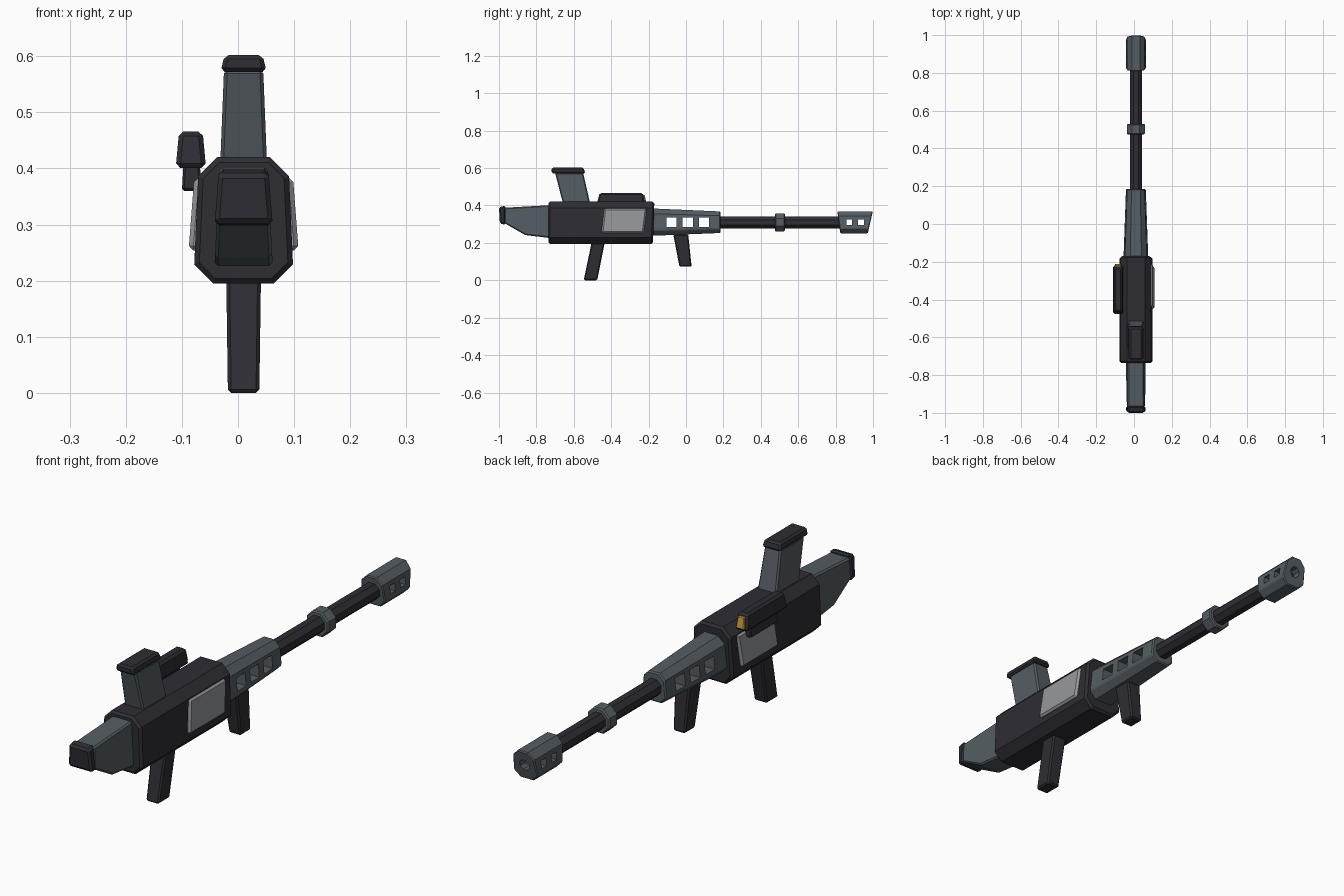
import bpy, bmesh, math

old = bpy.data.objects.get("Cube")
if old:
    bpy.data.objects.remove(old)

CX = 0.01   # centre line of the rifle
BORE = 0.31  # height of the barrel axis


def material(name, r, g, b):
    m = bpy.data.materials.new(name)
    m.use_nodes = True
    m.diffuse_color = (r, g, b, 1)
    m.node_tree.nodes["Principled BSDF"].inputs["Base Color"].default_value = (r, g, b, 1)
    return m


DARK = material("dark_metal", 0.026, 0.026, 0.034)
GREY = material("grey_metal", 0.09, 0.11, 0.125)
LIGHT = material("light_panel", 0.3, 0.31, 0.33)
GOLD = material("gold_lens", 0.55, 0.32, 0.05)


def loft(name, rings, mat, bevel=0.006):
    """Skin matching rings of points, cap both ends and bevel the edges."""
    bm = bmesh.new()
    loops = [[bm.verts.new(p) for p in ring] for ring in rings]
    n = len(loops[0])
    for a, b in zip(loops, loops[1:]):
        for i in range(n):
            bm.faces.new((a[i], a[(i + 1) % n], b[(i + 1) % n], b[i]))
    bm.faces.new(loops[0])
    bm.faces.new(loops[-1])
    bmesh.ops.recalc_face_normals(bm, faces=bm.faces)
    mesh = bpy.data.meshes.new(name)
    bm.to_mesh(mesh)
    bm.free()
    ob = bpy.data.objects.new(name, mesh)
    bpy.context.collection.objects.link(ob)
    mesh.materials.append(mat)
    if bevel:
        mod = ob.modifiers.new("edge_bevel", "BEVEL")
        mod.width = bevel
        mod.segments = 1
        mod.limit_method = "ANGLE"
        mod.angle_limit = math.radians(50)
    return ob


def slab(name, profile, lo, hi, mat, bevel=0.006):
    """Side profile of (y, z) points between x limits given at bottom and top."""
    zs = [z for _, z in profile]
    z0, dz = min(zs), max(zs) - min(zs)
    ring = lambda x: [(x[0] + (x[1] - x[0]) * (z - z0) / dz, y, z) for y, z in profile]
    return loft(name, [ring(lo), ring(hi)], mat, bevel)


def centred(name, profile, w_bottom, w_top, mat, bevel=0.006):
    return slab(name, profile, (CX - w_bottom, CX - w_top), (CX + w_bottom, CX + w_top), mat, bevel)


def octagon(y, wb, wt, z0, z1, c, lean=0.0):
    """Chamfered box section; lean pushes the top forward along y."""
    half = [(wb - c, z0), (wb, z0 + c), (wt, z1 - c), (wt - c, z1)]
    pts = half + [(-x, z) for x, z in reversed(half)]
    return [(CX + x, y + lean * (z - z0) / (z1 - z0), z) for x, z in pts]


def tube(name, y0, y1, r, mat, bevel=0.0):
    ring = lambda y: [(CX + r * math.cos(math.pi * (k + 0.5) / 4) / 0.924, y,
                       BORE + r * math.sin(math.pi * (k + 0.5) / 4) / 0.924) for k in range(8)]
    return loft(name, [ring(y0), ring(y1)], mat, bevel)


def cut(target, cutter):
    cutter.hide_render = True
    cutter.display_type = "WIRE"
    cutter.hide_set(True)
    mod = target.modifiers.new("cut_" + cutter.name, "BOOLEAN")
    mod.operation = "DIFFERENCE"
    mod.object = cutter
    mod.solver = "EXACT"


def box(y0, y1, z0, z1):
    return [(y0, z0), (y1, z0), (y1, z1), (y0, z1)]


# Receiver
loft("receiver", [octagon(-0.735, 0.088, 0.081, 0.195, 0.42, 0.034),
                  octagon(-0.177, 0.088, 0.081, 0.195, 0.42, 0.034, 0.008)], DARK, 0.009)

# Shoulder stock and butt plate
centred("stock", [(-0.72, 0.225), (-0.86, 0.242), (-0.97, 0.305),
                  (-0.97, 0.388), (-0.72, 0.402)], 0.052, 0.043, GREY)
centred("butt_plate", [(-0.965, 0.297), (-0.995, 0.303), (-1.0, 0.39), (-0.965, 0.4)],
        0.052, 0.044, DARK, 0.008)

# Top magazine with its cap
centred("magazine", [(-0.655, 0.4), (-0.51, 0.4), (-0.55, 0.575), (-0.7, 0.575)], 0.042, 0.035, GREY)
centred("magazine_cap", [(-0.718, 0.572), (-0.538, 0.572), (-0.548, 0.602), (-0.718, 0.602)],
        0.041, 0.034, DARK, 0.007)

# Rear grip and fore grip
centred("rear_grip", [(-0.547, 0), (-0.475, 0), (-0.433, 0.21), (-0.503, 0.21)], 0.028, 0.031, DARK)
centred("fore_grip", [(-0.035, 0.073), (0.03, 0.073), (0.012, 0.245), (-0.068, 0.245)],
        0.026, 0.032, DARK)

# Slotted handguard
handguard = loft("handguard", [octagon(-0.18, 0.066, 0.058, 0.238, 0.384, 0.028),
                               octagon(0.185, 0.053, 0.046, 0.253, 0.368, 0.023)], GREY, 0.005)
for i in range(3):
    y = -0.105 + 0.087 * i
    cut(handguard, centred(f"handguard_slot_{i + 1}", box(y, y + 0.055, 0.285, 0.335), 0.1, 0.1, GREY, 0))

# Barrel with its collar
tube("barrel", 0.17, 0.83, 0.032, DARK)
tube("barrel_collar", 0.475, 0.53, 0.048, GREY, 0.005)

# Muzzle brake with side ports and bore
muzzle = loft("muzzle_brake", [octagon(0.825, 0.053, 0.046, 0.251, 0.368, 0.025, -0.016),
                               octagon(0.972, 0.053, 0.046, 0.251, 0.368, 0.025, 0.027)], GREY, 0.004)
for i, (y0, y1) in enumerate([(0.858, 0.888), (0.92, 0.952)]):
    cut(muzzle, centred(f"muzzle_port_{i + 1}", box(y0, y1, 0.296, 0.326), 0.1, 0.1, GREY, 0))
cut(muzzle, tube("muzzle_bore", 0.94, 1.05, 0.02, GREY))

# Raised panels on both sides of the receiver
panel = [(-0.452, 0.254), (-0.226, 0.254), (-0.21, 0.384), (-0.437, 0.384)]
for side, s in (("left", 1), ("right", -1)):
    slab(side + "_panel", panel, (CX + s * 0.075, CX + s * 0.07),
         (CX + s * 0.098, CX + s * 0.088), LIGHT, 0.008)

# Offset sight, its bracket and lens
slab("sight_bracket", box(-0.43, -0.26, 0.36, 0.41), (-0.1, -0.097), (-0.065, -0.068), DARK, 0.004)
slab("sight_body", [(-0.478, 0.401), (-0.218, 0.401), (-0.23, 0.466), (-0.462, 0.466)],
     (-0.111, -0.105), (-0.057, -0.063), DARK, 0.008)
slab("sight_lens", [(-0.228, 0.41), (-0.212, 0.41), (-0.22, 0.456), (-0.236, 0.456)],
     (-0.102, -0.098), (-0.066, -0.07), GOLD, 0.003)
